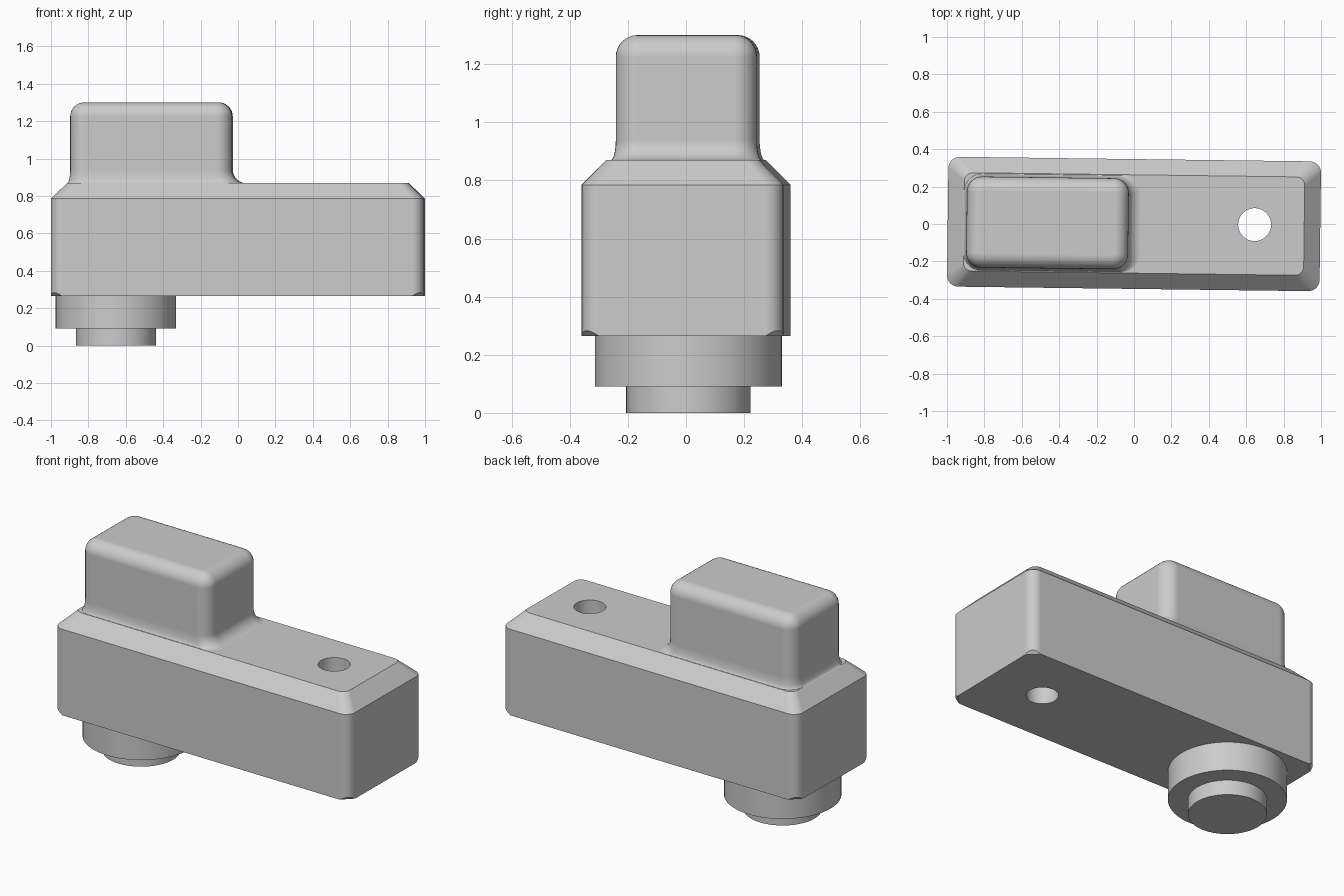
import bpy, bmesh, math

if "Cube" in bpy.data.objects:
    bpy.data.objects.remove(bpy.data.objects["Cube"])

TURN = -0.0128   # slight twist of the whole housing about z
N = 8            # segments per rounded corner

grey = bpy.data.materials.new("light grey")
grey.use_nodes = True
grey.diffuse_color = (0.6, 0.6, 0.6, 1)
grey.node_tree.nodes["Principled BSDF"].inputs["Base Color"].default_value = (0.6, 0.6, 0.6, 1)


def rounded_ring(bm, x0, x1, y0, y1, r, z, lift=0.0):
    """Rounded rectangle of vertices; lift raises the middle of each corner."""
    ring = []
    chord = math.cos(math.pi / 4)
    centres = [(x1 - r, y1 - r), (x0 + r, y1 - r), (x0 + r, y0 + r), (x1 - r, y0 + r)]
    for c, (cx, cy) in enumerate(centres):
        for i in range(N + 1):
            a = math.pi / 2 * i / N
            up = lift * (math.cos(a - math.pi / 4) - chord) / (1 - chord)
            a += c * math.pi / 2
            ring.append(bm.verts.new((cx + r * math.cos(a), cy + r * math.sin(a), z + up)))
    return ring


def bridge(bm, rings):
    for low, high in zip(rings, rings[1:]):
        for i in range(len(low)):
            j = (i + 1) % len(low)
            bm.faces.new((low[i], low[j], high[j], high[i]))


def finish(bm, name):
    bmesh.ops.recalc_face_normals(bm, faces=bm.faces)
    mesh = bpy.data.meshes.new(name)
    bm.to_mesh(mesh)
    bm.free()
    obj = bpy.data.objects.new(name, mesh)
    bpy.context.collection.objects.link(obj)
    mesh.materials.append(grey)
    obj.rotation_euler.z = TURN
    return obj


def select_only(obj):
    bpy.ops.object.select_all(action="DESELECT")
    obj.select_set(True)
    bpy.context.view_layer.objects.active = obj


def smooth(obj):
    select_only(obj)
    bpy.ops.object.shade_smooth_by_angle(angle=math.radians(30))
    weighted = obj.modifiers.new("weighted normals", "WEIGHTED_NORMAL")
    weighted.keep_sharp = True


def cylinder(name, x, y, radius, z0, z1):
    bm = bmesh.new()
    bmesh.ops.create_cone(bm, cap_ends=True, segments=64, radius1=radius,
                          radius2=radius, depth=z1 - z0)
    bmesh.ops.translate(bm, verts=bm.verts, vec=(x, y, (z0 + z1) / 2))
    return finish(bm, name)


# Long housing with chamfered top and small nicks at the bottom corners
bm = bmesh.new()
rings = [rounded_ring(bm, -0.996, 0.996, -0.347, 0.347, 0.06, 0.265, 0.018),
         rounded_ring(bm, -0.996, 0.996, -0.347, 0.347, 0.06, 0.785),
         rounded_ring(bm, -0.91, 0.91, -0.263, 0.263, 0.045, 0.87)]
bridge(bm, rings)
bm.faces.new(rings[-1])
corners = [rings[0][c * (N + 1):(c + 1) * (N + 1)] for c in range(4)]
bm.faces.new([v for corner in corners for v in (corner[0], corner[-1])])
for corner in corners:
    bm.faces.new(corner)
housing = finish(bm, "housing")

# Through hole
cutter = cylinder("hole_cutter", 0.645, 0.005, 0.088, 0.1, 1.1)
cutter.hide_render = True
cut = housing.modifiers.new("hole", "BOOLEAN")
cut.operation = "DIFFERENCE"
cut.solver = "EXACT"
cut.object = cutter
select_only(housing)
bpy.ops.object.modifier_apply(modifier=cut.name)
bpy.data.objects.remove(cutter)
smooth(housing)

# Upper block: flared foot, straight walls, rounded top
bm = bmesh.new()
rings = []


def block_ring(side, right, r, z):
    rings.append(rounded_ring(bm, -0.895 - side, -0.03 + right,
                              -0.243 - side, 0.243 + side, r, z))


for i in range(N + 1):
    t = math.pi / 2 * (1 - i / N)
    flare = 1 - math.cos(t)
    block_ring(0.018 * flare, 0.07 * flare, 0.08 + 0.018 * flare,
               0.94 - 0.071 * math.sin(t))
for i in range(N + 1):
    t = math.pi / 2 * i / N
    inset = 0.075 * (1 - math.cos(t))
    block_ring(-inset, -inset, 0.08 - inset, 1.225 + 0.075 * math.sin(t))
bridge(bm, rings)
bm.faces.new(rings[-1])
bm.faces.new(rings[0])
smooth(finish(bm, "upper_block"))

# Stepped round foot beneath
smooth(cylinder("foot_collar", -0.6525, 0, 0.322, 0.09, 0.27))
smooth(cylinder("foot_tip", -0.6525, 0, 0.214, 0, 0.095))
